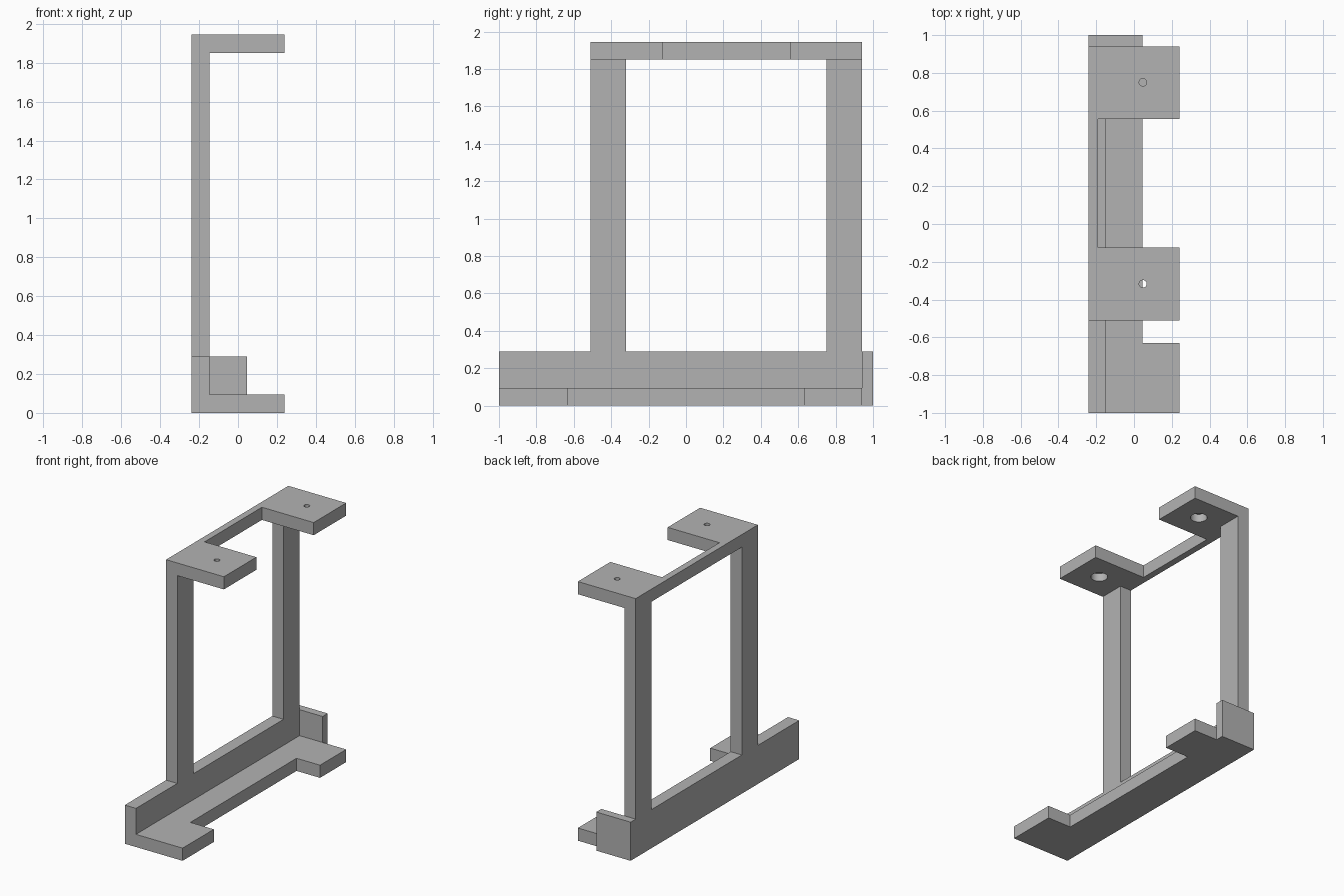
import bpy
import bmesh
from mathutils import Vector

cube = bpy.data.objects.get("Cube")
if cube:
    bpy.data.objects.remove(cube, do_unlink=True)

# Single plain grey
grey = bpy.data.materials.new("plain_grey")
grey.use_nodes = True
colour = (0.45, 0.45, 0.45, 1)
grey.diffuse_color = colour
grey.node_tree.nodes["Principled BSDF"].inputs["Base Color"].default_value = colour


def extrude(name, outline, offset):
    """Flat outline pushed along offset into a solid."""
    bm = bmesh.new()
    face = bm.faces.new([bm.verts.new(p) for p in outline])
    moved = bmesh.ops.extrude_face_region(bm, geom=[face])["geom"]
    verts = [v for v in moved if isinstance(v, bmesh.types.BMVert)]
    bmesh.ops.translate(bm, verts=verts, vec=Vector(offset))
    bmesh.ops.recalc_face_normals(bm, faces=bm.faces)
    mesh = bpy.data.meshes.new(name)
    bm.to_mesh(mesh)
    bm.free()
    mesh.materials.append(grey)
    obj = bpy.data.objects.new(name, mesh)
    bpy.context.collection.objects.link(obj)
    return obj


def notched_plate(name, y, inner_x, z, thick):
    """Plate with two tabs on +x; y lists front, notch start, notch end, back."""
    a, b, c, d = y
    pts = [(BACK, a), (TAB, a), (TAB, b), (inner_x, b),
           (inner_x, c), (TAB, c), (TAB, d), (BACK, d)]
    return extrude(name, [(px, py, z) for px, py in pts], (0, 0, thick))


def drill(obj, x, y, z, radius, depth):
    """Cut a round vertical hole."""
    bpy.ops.mesh.primitive_cylinder_add(vertices=32, radius=radius, depth=depth,
                                        location=(x, y, z))
    cutter = bpy.context.object
    cutter.hide_render = True
    cutter.data.materials.append(grey)
    mod = obj.modifiers.new("hole", "BOOLEAN")
    mod.operation = "DIFFERENCE"
    mod.solver = "EXACT"
    mod.object = cutter
    bpy.context.view_layer.objects.active = obj
    bpy.ops.object.modifier_apply(modifier=mod.name)
    bpy.data.objects.remove(cutter, do_unlink=True)


BACK, WALL, TAB, STOP = -0.24, -0.147, 0.24, 0.045
PLATE, LIP, TOP, HEIGHT = 0.095, 0.29, 1.85, 1.945
FRONT, REAR = -0.51, 0.94

# Base plate with two feet
notched_plate("base_plate", (-1, -0.63, 0.63, REAR), STOP, 0, PLATE)

# Upright wall: low rail with two posts
wall = [(-1, PLATE), (REAR, PLATE), (REAR, TOP), (0.75, TOP), (0.75, LIP),
        (-0.32, LIP), (-0.32, TOP), (FRONT, TOP), (FRONT, LIP), (-1, LIP)]
extrude("rail_and_posts", [(BACK, y, z) for y, z in wall], (WALL - BACK, 0, 0))

# End stop closing the rear of the base
stop = [(BACK, 0), (STOP, 0), (STOP, LIP), (BACK, LIP)]
extrude("end_stop", [(x, REAR, z) for x, z in stop], (0, 0.06, 0))

# Top bracket with a counterbored screw hole in each tab
bracket = notched_plate("top_bracket", (FRONT, -0.125, 0.555, REAR), -0.19,
                        TOP, HEIGHT - TOP)
for hole_y in (-0.317, 0.75):
    drill(bracket, 0.047, hole_y, TOP, 0.058, 0.12)
    drill(bracket, 0.047, hole_y, HEIGHT, 0.02, 0.3)

# Flat shading, with the round hole walls smoothed
bpy.ops.object.select_all(action="DESELECT")
bracket.select_set(True)
bpy.context.view_layer.objects.active = bracket
bpy.ops.object.shade_smooth_by_angle()
